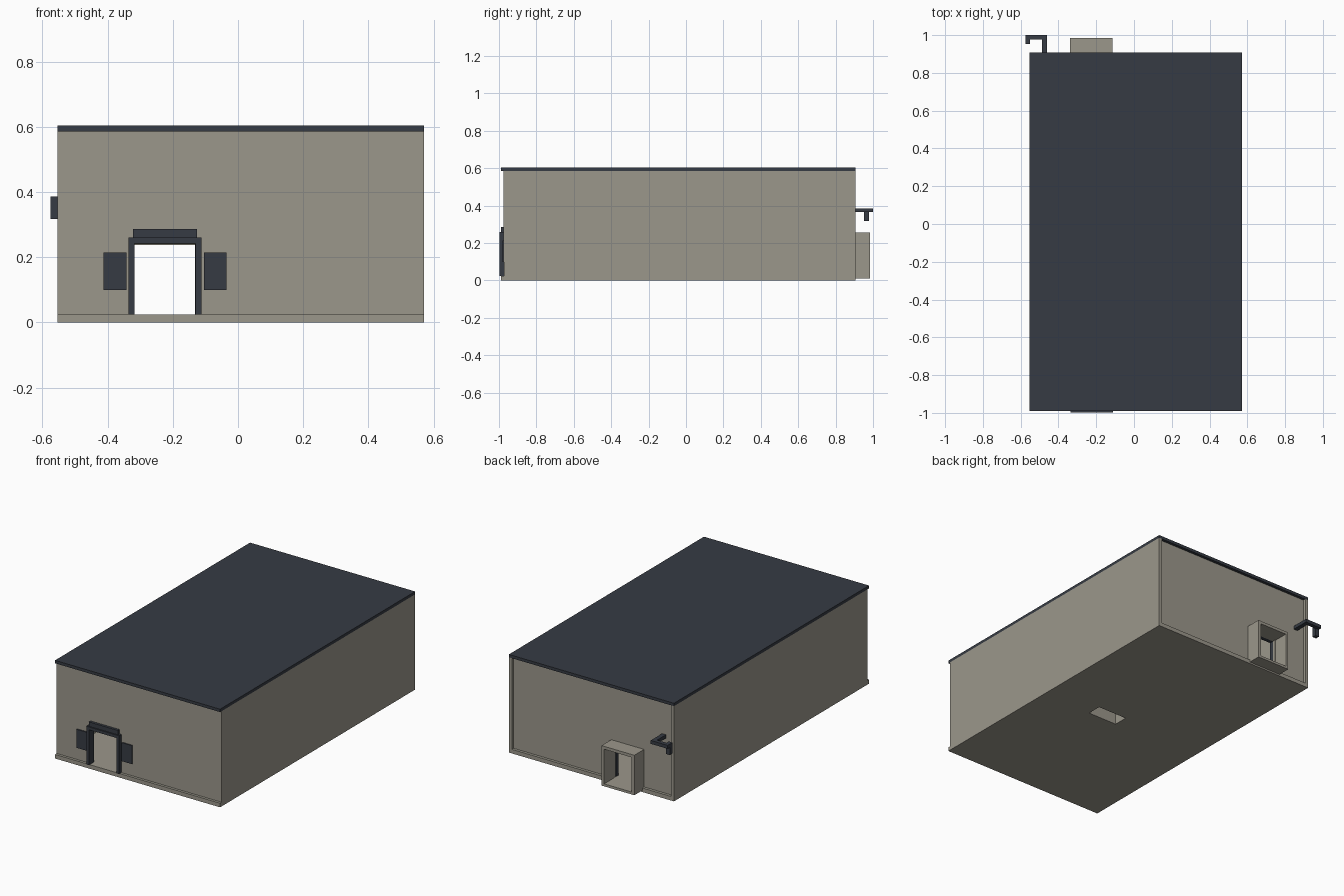
import bpy, bmesh

cube = bpy.data.objects.get("Cube")
if cube:
    bpy.data.objects.remove(cube, do_unlink=True)


def material(name, colour):
    m = bpy.data.materials.new(name)
    m.use_nodes = True
    m.diffuse_color = (*colour, 1)
    m.node_tree.nodes["Principled BSDF"].inputs["Base Color"].default_value = (*colour, 1)
    return m


CONCRETE = material("warm grey concrete", (0.33, 0.31, 0.26))
SLATE = material("dark slate metal", (0.037, 0.044, 0.057))


def finish(name, bm, mat):
    bmesh.ops.recalc_face_normals(bm, faces=bm.faces)
    mesh = bpy.data.meshes.new(name)
    bm.to_mesh(mesh)
    bm.free()
    mesh.materials.append(mat)
    ob = bpy.data.objects.new(name, mesh)
    bpy.context.collection.objects.link(ob)
    return ob


def box(name, x, y, z, mat):
    """Box spanning the given x, y and z ranges."""
    bm = bmesh.new()
    bmesh.ops.create_cube(bm, size=1)
    for v in bm.verts:
        for i, (lo, hi) in enumerate((x, y, z)):
            v.co[i] = hi if v.co[i] > 0 else lo
    return finish(name, bm, mat)


def panel(name, points, y, mat):
    """Outline in x and z, extruded along y."""
    bm = bmesh.new()
    face = bm.faces.new([bm.verts.new((px, y[0], pz)) for px, pz in points])
    new = bmesh.ops.extrude_face_region(bm, geom=[face])["geom"]
    for v in new:
        if isinstance(v, bmesh.types.BMVert):
            v.co.y = y[1]
    return finish(name, bm, mat)


def frame(name, x, y, bounds, t, mat):
    """Rectangular tube standing on z, open at the bottom like a portal."""
    lo, hi = bounds
    a, b = x
    panel(name, [(a, lo), (a, hi), (b, hi), (b, lo), (b - t, lo),
                 (b - t, hi - t), (a + t, hi - t), (a + t, lo)], y, mat)


# Main extents
L, R = -0.553, 0.571
FRONT, BACK = -0.99, 0.907
FLOOR, EAVES, TOP = 0.025, 0.586, 0.604
T = 0.02
D0, D1, DOOR_TOP = -0.318, -0.13, 0.24
P0, P1, Q0, Q1 = 0.03, 0.23, -0.13, -0.04

# Floor slab around the pit opening
box("floor_left", (P1, R), (FRONT, BACK), (0, FLOOR), CONCRETE)
box("floor_right", (L, P0), (FRONT, BACK), (0, FLOOR), CONCRETE)
box("floor_front", (P0, P1), (FRONT, Q0), (0, FLOOR), CONCRETE)
box("floor_back", (P0, P1), (Q1, BACK), (0, FLOOR), CONCRETE)

# Low curb around the pit
for name, x, y in (("left", (P1, P1 + 0.01), (Q0, Q1)), ("right", (P0 - 0.01, P0), (Q0, Q1)),
                   ("front", (P0, P1), (Q0 - 0.01, Q0)), ("back", (P0, P1), (Q1, Q1 + 0.01))):
    box("pit_curb_" + name, x, y, (FLOOR, 0.07), CONCRETE)

# Roof slab
box("roof", (L, R), (FRONT, BACK), (EAVES, TOP), SLATE)

# Long side walls, reaching the back corners as slim posts
for name, x in (("right_wall", (L, L + T)), ("left_wall", (R - T, R))):
    box(name, x, (-0.974, BACK), (FLOOR, EAVES), CONCRETE)

# End walls, each a plain panel and a panel notched for the doorway
for name, y in (("front_wall", (-0.974, -0.954)), ("back_wall", (0.87, 0.89))):
    box(name + "_plain", (D1, R - T), y, (FLOOR, EAVES), CONCRETE)
    panel(name + "_doorway", [(L + T, FLOOR), (L + T, EAVES), (D1, EAVES), (D1, DOOR_TOP),
                              (D0, DOOR_TOP), (D0, FLOOR)], y, CONCRETE)

# Slim front corner strips
for name, x in (("right", (L, L + T)), ("left", (R - T, R))):
    box("corner_strip_" + name, x, (-0.977, -0.974), (0.1, EAVES), CONCRETE)

# Front door surround with its header box
frame("front_door_frame", (-0.335, -0.112), (-0.997, -0.95), (FLOOR, 0.26), 0.018, SLATE)
box("door_header", (-0.322, -0.125), (-0.99, -0.974), (0.26, 0.287), SLATE)

# Flat panels on both sides of the door
for name, x in (("right", (-0.412, -0.342)), ("left", (-0.105, -0.036))):
    box("door_side_panel_" + name, x, (-0.981, -0.974), (0.1, 0.214), SLATE)

# Concrete loading tunnel at the back, and its inner frame
frame("tunnel_shell", (-0.338, -0.114), (0.89, 0.985), (0.01, 0.256), 0.018, CONCRETE)
box("tunnel_sill", (-0.32, -0.132), (0.907, 0.985), (0.01, FLOOR), CONCRETE)
frame("back_door_frame", (-0.336, -0.114), (0.845, 0.87), (FLOOR, 0.258), 0.018, SLATE)

# Bent exhaust duct at the back corner
box("duct_outlet", (-0.487, -0.46), (0.87, 1.0), (0.365, 0.386), SLATE)
box("duct_arm", (-0.575, -0.487), (0.976, 1.0), (0.365, 0.386), SLATE)
box("duct_elbow", (-0.575, -0.55), (0.953, 0.976), (0.365, 0.386), SLATE)
box("duct_drop", (-0.575, -0.55), (0.953, 0.979), (0.318, 0.365), SLATE)
